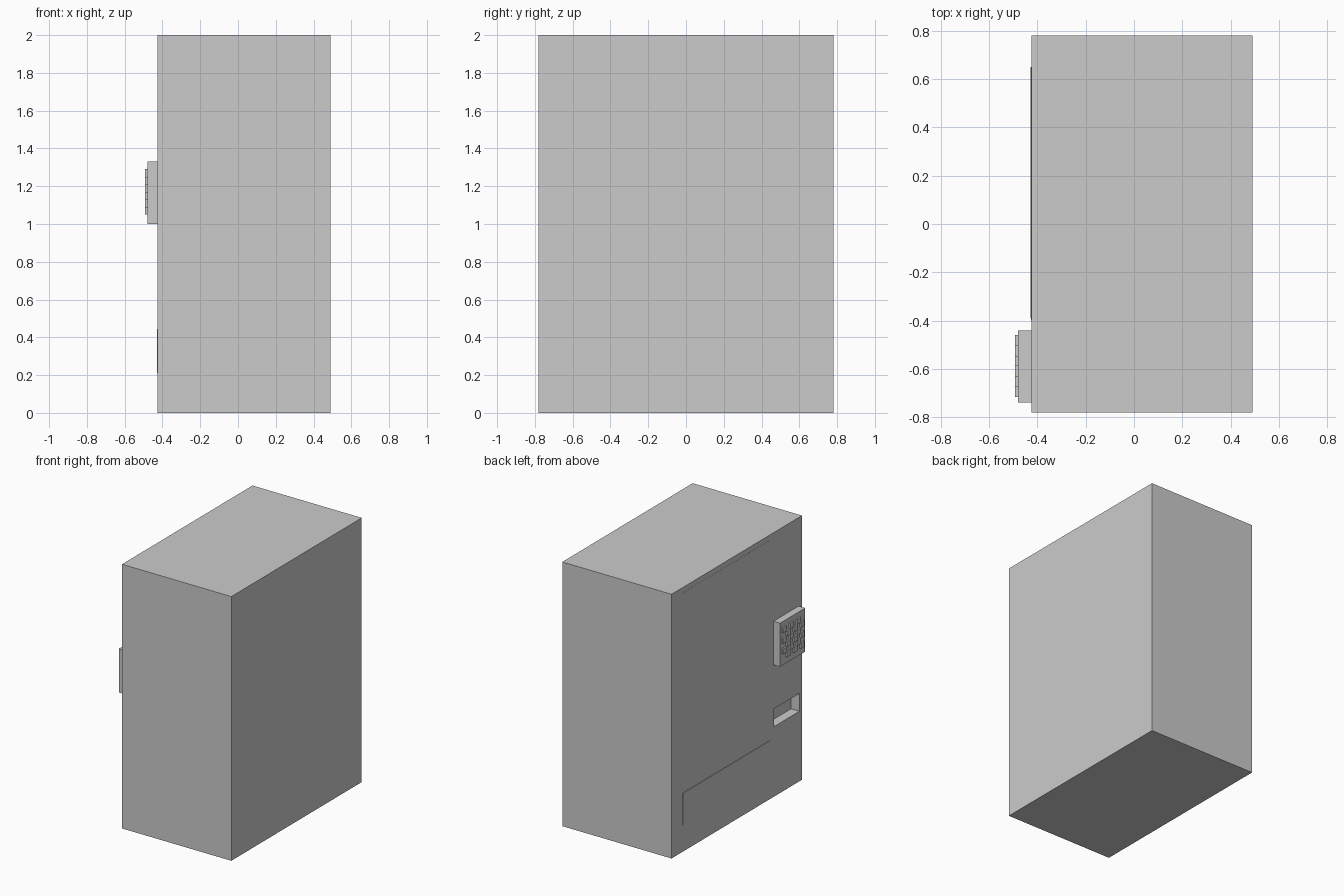
import bpy

if "Cube" in bpy.data.objects:
    bpy.data.objects.remove(bpy.data.objects["Cube"])


def box(name, x, y, z):
    """Box spanning the (min, max) pairs on each axis."""
    bpy.ops.mesh.primitive_cube_add(size=1, location=[sum(r) / 2 for r in (x, y, z)])
    ob = bpy.context.object
    ob.name = name
    ob.scale = [r[1] - r[0] for r in (x, y, z)]
    bpy.ops.object.transform_apply(location=False, rotation=False, scale=True)
    return ob


FACE = -0.425  # customer side of the machine

# Cabinet with the change tray cut into it
cabinet = box("cabinet", (FACE, 0.49), (-0.78, 0.78), (0, 2))
cutter = box("change_tray_cutter", (FACE - 0.1, FACE + 0.07), (-0.75, -0.444), (0.53, 0.665))
cut = cabinet.modifiers.new("change_tray", 'BOOLEAN')
cut.object = cutter
cut.solver = 'EXACT'
bpy.context.view_layer.objects.active = cabinet
bpy.ops.object.modifier_apply(modifier=cut.name)
bpy.data.objects.remove(cutter)

# Display window and dispensing flap
box("display_window", (FACE - 0.001, FACE + 0.005), (-0.4, 0.65), (0.55, 1.96))
box("dispensing_flap", (FACE - 0.004, FACE + 0.005), (-0.39, 0.65), (0.21, 0.445))

# Keypad housing
box("keypad_housing", (-0.48, FACE), (-0.74, -0.44), (1.0, 1.33))

# Staggered keypad buttons, alternating cells of a 6 x 6 grid
N = 6
Y0, Y1, Z0, Z1 = -0.46, -0.717, 1.29, 1.05
dy, dz = (Y1 - Y0) / N, (Z1 - Z0) / N
for row in range(N):
    for col in range(row % 2, N, 2):
        y, z = Y0 + col * dy, Z0 + row * dz
        box(f"keypad_button_{row}_{col}", (-0.492, -0.48), (y + dy, y), (z + dz, z))
